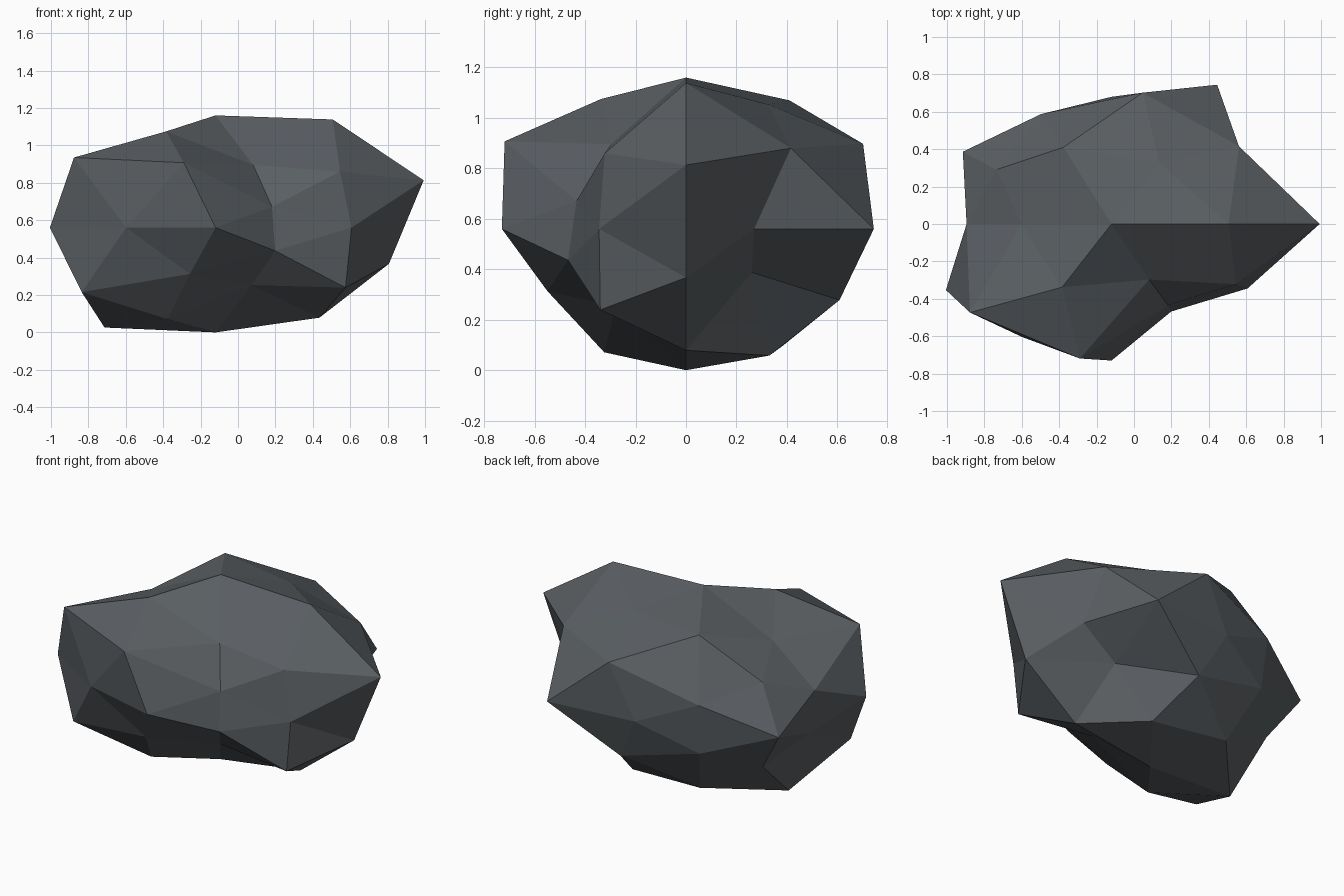
import bpy, bmesh, math
from mathutils import Vector

if "Cube" in bpy.data.objects:
    bpy.data.objects.remove(bpy.data.objects["Cube"])

CENTRE = Vector((-0.12, 0.0, 0.56))
SCALE = Vector((1.0, 0.8, 0.65))

# Icosphere rows along the y axis: (direction y, first angle, bumps pushed in or out)
ROWS = [
    (-1.0,   0,  [-0.07]),
    (-0.851, 36, [-0.29, 0.045, -0.09, -0.155, -0.25]),
    (-0.526, 0,  [-0.145, -0.235, 0.10, 0.04, -0.27]),
    (-0.447, 36, [-0.08, -0.045, -0.01, -0.075, -0.04]),
    (0.0,    18, [0.17, 0.065, -0.05, -0.18, -0.185, -0.22, 0.01, -0.09, -0.055, -0.025]),
    (0.447,  0,  [-0.195, -0.07, -0.15, -0.145, -0.06]),
    (0.526,  36, [-0.01, -0.02, -0.065, -0.075, -0.305]),
    (0.851,  0,  [0.075, 0.025, -0.11, -0.15, -0.085]),
    (1.0,    0,  [-0.12]),
]

# Unit sphere points, joined into triangles by their hull
bm = bmesh.new()
bumps = []
for y, start, row in ROWS:
    ring = math.sqrt(max(0.0, 1 - y * y))
    for i, bump in enumerate(row):
        a = math.radians(start + i * 360 / len(row))
        v = bm.verts.new((ring * math.cos(a), y, ring * math.sin(a)))
        bumps.append((v, bump))
bmesh.ops.convex_hull(bm, input=bm.verts[:])

# Squash the sphere and push every point along its own direction
for v, bump in bumps:
    d = v.co.copy()
    v.co = CENTRE + Vector([d[k] * (SCALE[k] + bump) for k in range(3)])
bmesh.ops.recalc_face_normals(bm, faces=bm.faces[:])

mesh = bpy.data.meshes.new("rock")
bm.to_mesh(mesh)
bm.free()

stone = bpy.data.materials.new("dark grey stone")
stone.diffuse_color = (0.102, 0.114, 0.124, 1)
stone.use_nodes = True
stone.node_tree.nodes["Principled BSDF"].inputs["Base Color"].default_value = stone.diffuse_color
mesh.materials.append(stone)
rock = bpy.data.objects.new("rock", mesh)
bpy.context.collection.objects.link(rock)
